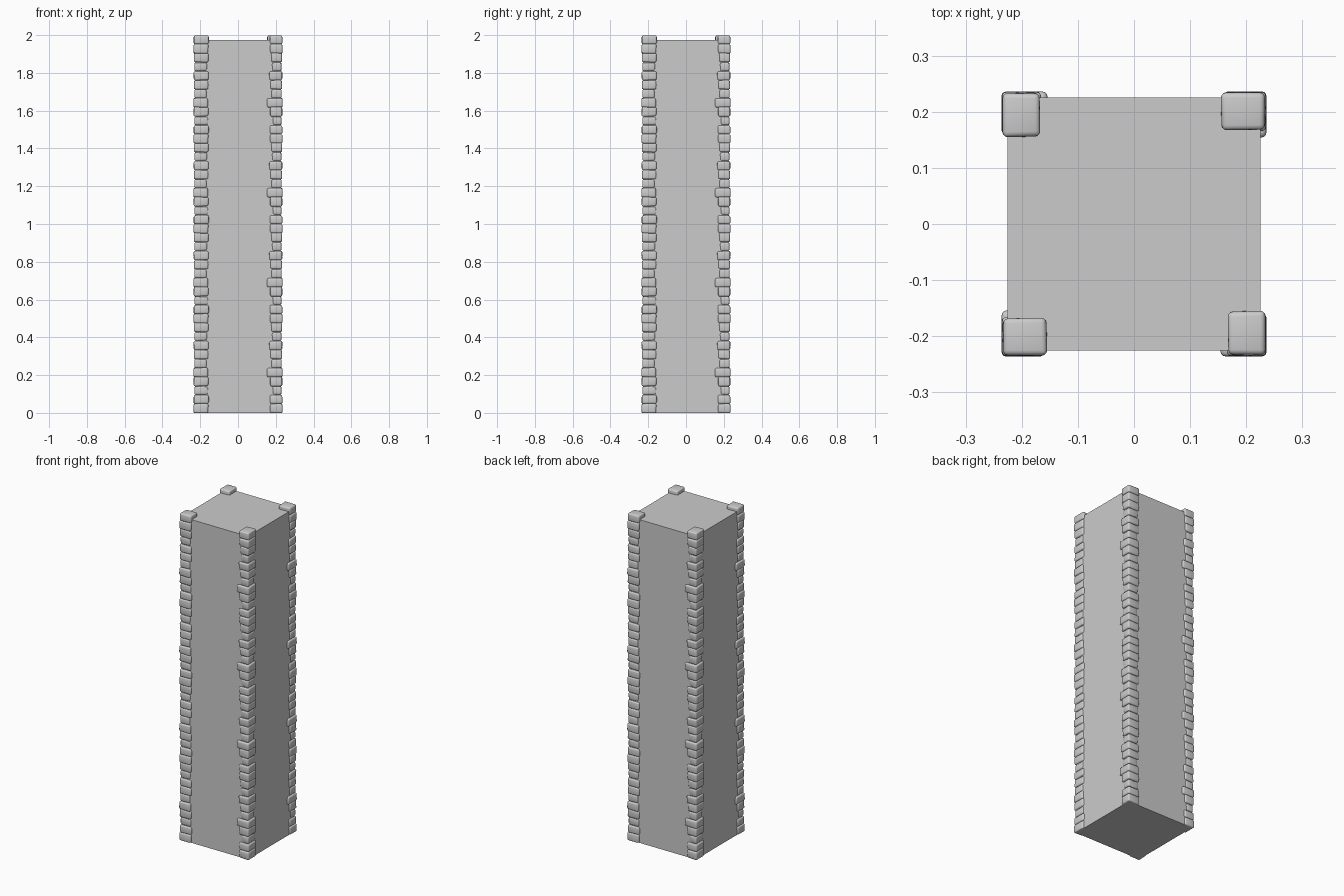
import bpy, bmesh, math, random
from mathutils import Vector, Matrix

if "Cube" in bpy.data.objects:
    bpy.data.objects.remove(bpy.data.objects["Cube"])

random.seed(4)
PITCH, COURSES = 0.0476, 42

# Repeating run of ten stones: (inner reach x, inner reach y, outer face, height)
RUN = [(0.158, 0.171, 0.234, 0.050), (0.156, 0.168, 0.234, 0.048),
       (0.158, 0.183, 0.230, 0.044), (0.157, 0.172, 0.234, 0.049),
       (0.160, 0.153, 0.235, 0.049), (0.165, 0.176, 0.231, 0.044),
       (0.158, 0.172, 0.233, 0.048), (0.157, 0.167, 0.234, 0.047),
       (0.162, 0.181, 0.230, 0.044), (0.157, 0.175, 0.233, 0.049)]


def new_object(name, bm):
    mesh = bpy.data.meshes.new(name)
    bm.to_mesh(mesh)
    bm.free()
    obj = bpy.data.objects.new(name, mesh)
    bpy.context.collection.objects.link(obj)
    return obj


# Plain square shaft
bm = bmesh.new()
bmesh.ops.create_cube(bm, size=1, matrix=Matrix.Translation((0, 0, 0.9875)) @ Matrix.Diagonal((0.45, 0.45, 1.975, 1)))
new_object("pillar_shaft", bm)


def rounded_stone(inner_x, inner_y, outer, height):
    """Slightly uneven block with worn edges, centred on z = 0."""
    sx, sy = outer - inner_x, outer - inner_y
    bm = bmesh.new()
    centre = Vector((-(outer + inner_x) / 2, -(outer + inner_y) / 2, 0))
    bmesh.ops.create_cube(bm, size=1, matrix=Matrix.Translation(centre) @ Matrix.Diagonal((sx, sy, height, 1)))
    for v in bm.verts:
        v.co += Vector([random.uniform(-0.002, 0.002) for _ in range(3)])
    bmesh.ops.bevel(bm, geom=bm.edges[:], offset=0.009, segments=3,
                    profile=0.5, affect='EDGES', clamp_overlap=True)
    for f in bm.faces:
        f.smooth = True
    mesh = bpy.data.meshes.new("stone")
    bm.to_mesh(mesh)
    bm.free()
    return mesh


# One corner column of stacked stones
stones = [rounded_stone(*row) for row in RUN]
bm = bmesh.new()
for i in range(COURSES):
    first = len(bm.verts)
    bm.from_mesh(stones[i % len(RUN)])
    bm.verts.ensure_lookup_table()
    for v in bm.verts[first:]:
        v.co.z = min(2.0, max(0.0, v.co.z + (i + 0.5) * PITCH))
corner = new_object("corner_stones_1", bm)
for mesh in stones:
    bpy.data.meshes.remove(mesh)

# Same column turned around the other three corners
for k in range(1, 4):
    copy = bpy.data.objects.new(f"corner_stones_{k + 1}", corner.data)
    copy.rotation_euler.z = k * math.pi / 2
    bpy.context.collection.objects.link(copy)
